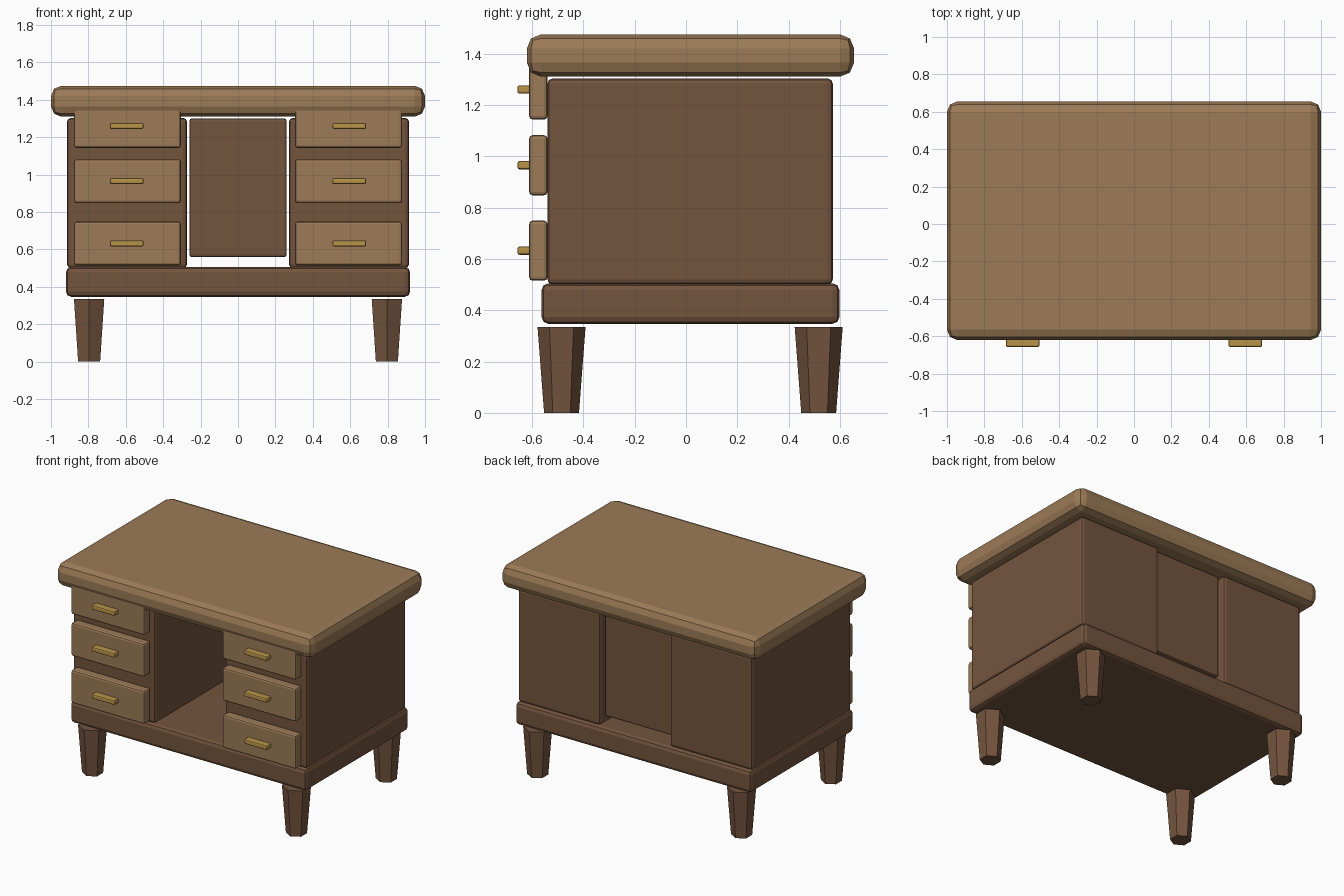
import bpy
import math

cube = bpy.data.objects.get("Cube")
if cube:
    bpy.data.objects.remove(cube, do_unlink=True)


def material(name, rgb):
    mat = bpy.data.materials.new(name)
    mat.use_nodes = True
    mat.diffuse_color = (*rgb, 1)
    bsdf = next(n for n in mat.node_tree.nodes if n.type == "BSDF_PRINCIPLED")
    bsdf.inputs["Base Color"].default_value = (*rgb, 1)
    return mat


light_wood = material("light_wood", (0.333, 0.198, 0.095))
dark_wood = material("dark_wood", (0.175, 0.089, 0.048))
brass = material("brass", (0.479, 0.292, 0.065))


def box(name, xs, ys, zs, mat, bevel, segments=2):
    """Box between the given limits, with its edges bevelled."""
    spans = (xs, ys, zs)
    bpy.ops.mesh.primitive_cube_add(size=1, location=[sum(s) / 2 for s in spans])
    obj = bpy.context.object
    obj.name = name
    obj.scale = [abs(s[1] - s[0]) for s in spans]
    bpy.ops.object.transform_apply(location=False, rotation=False, scale=True)
    mod = obj.modifiers.new("rounded_edges", "BEVEL")
    mod.width = bevel
    mod.segments = segments
    obj.data.materials.append(mat)
    return obj


# Desk top, base slab and recessed back panel
box("desk_top", (-1, 1), (-0.62, 0.655), (1.31, 1.475), light_wood, 0.055)
box("base", (-0.92, 0.92), (-0.563, 0.598), (0.347, 0.505), dark_wood, 0.027)
box("back_panel", (-0.26, 0.26), (0.49, 0.535), (0.56, 1.3), dark_wood, 0.012)

for side, label in ((1, "left"), (-1, "right")):
    # Pedestal cabinet
    box(f"{label}_pedestal", (side * 0.273, side * 0.914), (-0.54, 0.572),
        (0.5, 1.303), dark_wood, 0.02)

    # Three drawers, each with a bar handle
    for row, z in (("bottom", 0.632), ("middle", 0.965), ("top", 1.26)):
        box(f"{label}_{row}_drawer", (side * 0.305, side * 0.877), (-0.611, -0.54),
            (z - 0.117, z + 0.117), light_wood, 0.013)
        box(f"{label}_{row}_handle", (side * 0.505, side * 0.685), (-0.657, -0.605),
            (z - 0.016, z + 0.016), brass, 0.008)

    # Tapered six-sided legs, a corner pointing forward
    for end, y in (("front", -0.485), ("back", 0.517)):
        bpy.ops.mesh.primitive_cone_add(vertices=6, radius1=0.068, radius2=0.0935,
                                        depth=0.334, location=(side * 0.796, y, 0.167))
        leg = bpy.context.object
        leg.name = f"{label}_{end}_leg"
        leg.data.materials.append(dark_wood)
        # Turn so that the corners lie along y
        corner = leg.data.vertices[0].co
        leg.rotation_euler.z = math.pi / 2 - math.atan2(corner.y, corner.x)
